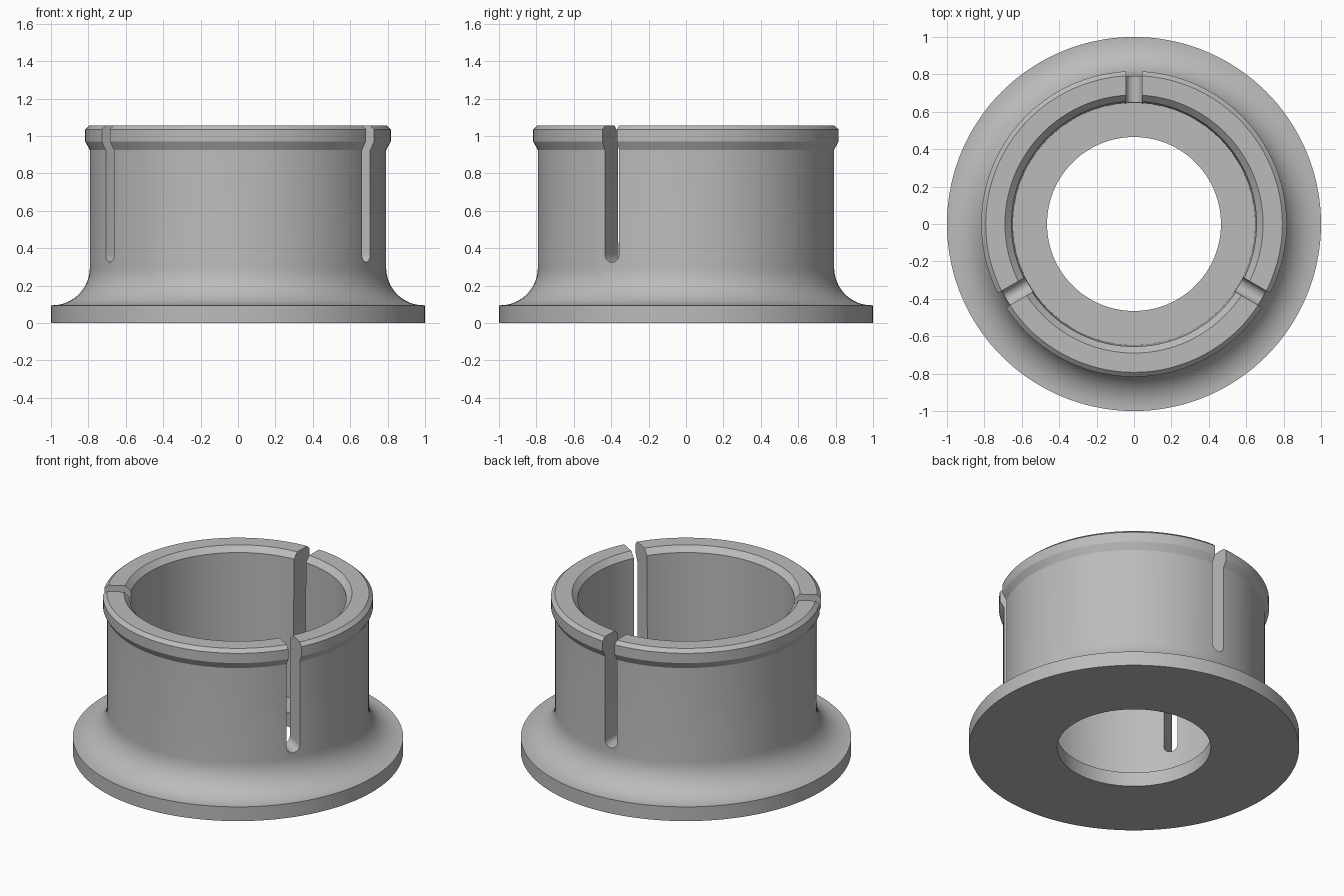
import bpy, bmesh
from math import sin, cos, pi, radians
from mathutils import Matrix

cube = bpy.data.objects.get("Cube")
if cube:
    bpy.data.objects.remove(cube, do_unlink=True)

grey = bpy.data.materials.new("plain grey")
grey.use_nodes = True
colour = (0.5, 0.5, 0.5, 1)
grey.diffuse_color = colour
grey.node_tree.nodes["Principled BSDF"].inputs["Base Color"].default_value = colour


def add_object(name, bm):
    bmesh.ops.recalc_face_normals(bm, faces=bm.faces)
    mesh = bpy.data.meshes.new(name)
    bm.to_mesh(mesh)
    bm.free()
    mesh.materials.append(grey)
    obj = bpy.data.objects.new(name, mesh)
    bpy.context.collection.objects.link(obj)
    return obj


def lathe(name, profile, sides=144):
    """Closed ring turned from a list of (radius, height) points."""
    bm = bmesh.new()
    rings = [[bm.verts.new((r * cos(2 * pi * i / sides), r * sin(2 * pi * i / sides), z))
              for i in range(sides)] for r, z in profile]
    for a, b in zip(rings, rings[1:] + rings[:1]):
        for i in range(sides):
            j = (i + 1) % sides
            bm.faces.new((a[i], a[j], b[j], b[i]))
    return add_object(name, bm)


# Flange, concave fillet, sleeve and snap lip in one turned profile
FLOOR, FILLET, WALL = 0.095, 0.2, 0.792
fillet = [(WALL + FILLET * (1 - sin(t * pi / 24)), FLOOR + FILLET * (1 - cos(t * pi / 24)))
          for t in range(13)]
profile = [(0.465, 0), (1, 0), (1, FLOOR)] + fillet + [
    (WALL, 0.925), (0.817, 0.97), (0.817, 1.035), (0.793, 1.057),
    (0.69, 1.057), (0.655, 1.022), (0.647, FLOOR), (0.465, FLOOR)]
sleeve = lathe("flanged_sleeve", profile)

# Three round-bottomed slots through the wall
HALF, BOTTOM = 0.044, 0.325
bm = bmesh.new()
for angle in (90, 210, 330):
    turn = Matrix.Rotation(radians(angle), 4, 'Z')
    outline = [(HALF, 1.3), (-HALF, 1.3)] + [
        (-HALF * cos(k * pi / 16), BOTTOM + HALF - HALF * sin(k * pi / 16)) for k in range(17)]
    inner, outer = [[bm.verts.new(turn @ Matrix.Translation((x, y, z)).to_translation())
                     for y, z in outline] for x in (0.55, 0.95)]
    bm.faces.new(inner)
    bm.faces.new(outer)
    for i in range(len(outline)):
        bm.faces.new((inner[i - 1], inner[i], outer[i], outer[i - 1]))
cutter = add_object("slot_cutter", bm)
cutter.hide_render = True

cut = sleeve.modifiers.new("slots", 'BOOLEAN')
cut.operation = 'DIFFERENCE'
cut.solver = 'EXACT'
cut.object = cutter
bpy.ops.object.select_all(action='DESELECT')
sleeve.select_set(True)
bpy.context.view_layer.objects.active = sleeve
bpy.ops.object.modifier_apply(modifier=cut.name)
bpy.data.objects.remove(cutter, do_unlink=True)
bpy.ops.object.shade_smooth_by_angle(angle=radians(25))
